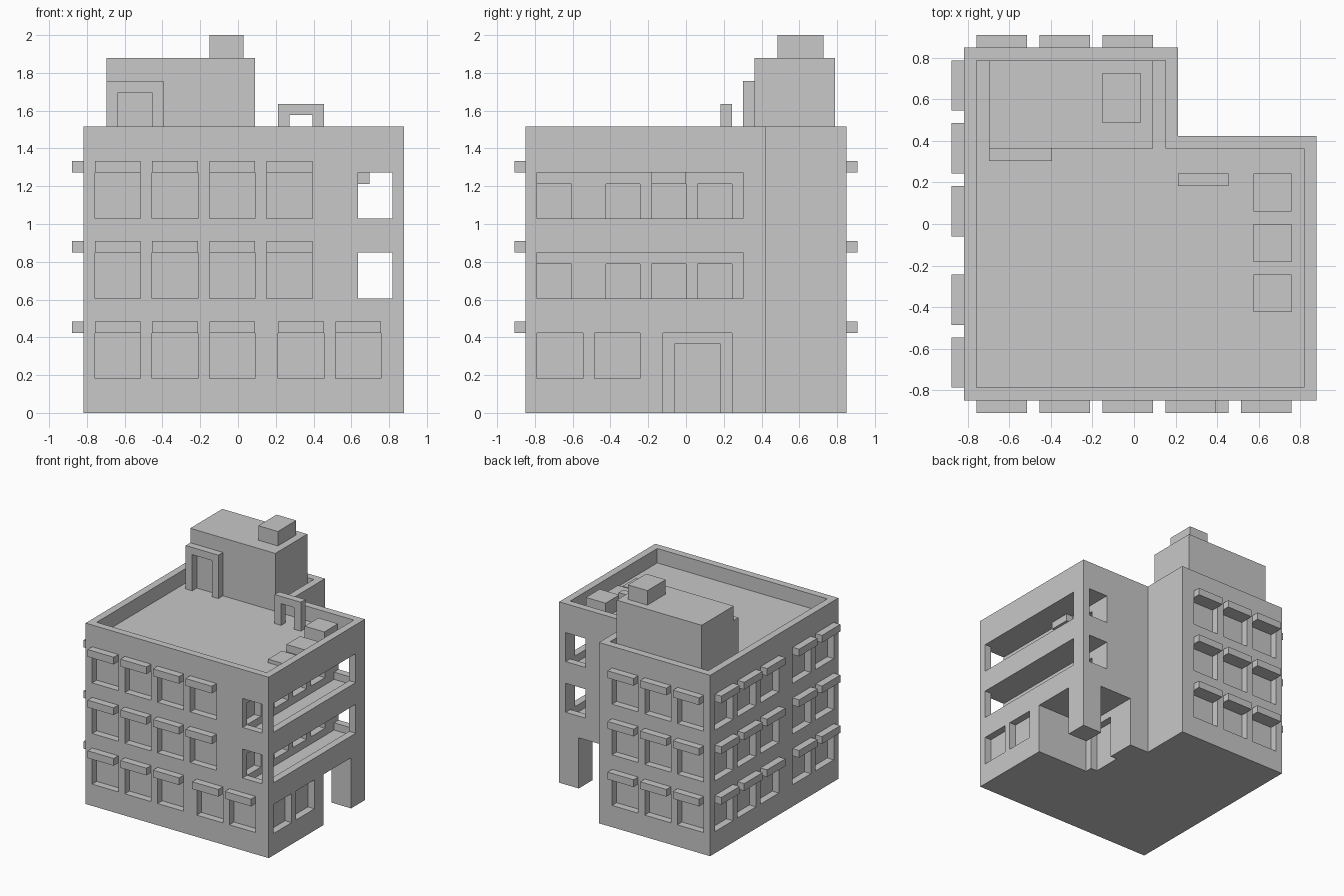
import bpy
import bmesh

if "Cube" in bpy.data.objects:
    bpy.data.objects.remove(bpy.data.objects["Cube"], do_unlink=True)

# Everything sits on a modular grid; the tallest part is 33 modules high
U = 2 / 33
MID = (14.5, 15, 0)

concrete = bpy.data.materials.new("concrete_grey")
concrete.use_nodes = True
GREY = (0.58, 0.58, 0.58, 1)
concrete.diffuse_color = GREY
concrete.node_tree.nodes["Principled BSDF"].inputs["Base Color"].default_value = GREY


def box(name, x, y, z):
    """Axis-aligned block from (min, max) grid ranges."""
    bm = bmesh.new()
    bmesh.ops.create_cube(bm, size=1)
    for v in bm.verts:
        for i, span in enumerate((x, y, z)):
            v.co[i] = (span[1 if v.co[i] > 0 else 0] - MID[i]) * U
    mesh = bpy.data.meshes.new(name)
    bm.to_mesh(mesh)
    bm.free()
    mesh.materials.append(concrete)
    obj = bpy.data.objects.new(name, mesh)
    bpy.context.scene.collection.objects.link(obj)
    return obj


def carve(target, x, y, z):
    """Cut a block out of the target."""
    cutter = box("cutter", x, y, z)
    cutter.hide_render = True
    mod = target.modifiers.new("carve", 'BOOLEAN')
    mod.operation = 'DIFFERENCE'
    mod.solver = 'EXACT'
    mod.object = cutter
    bpy.context.view_layer.objects.active = target
    bpy.ops.object.modifier_apply(modifier=mod.name)
    bpy.data.objects.remove(cutter, do_unlink=True)


# Main block with a notched rear corner
body = box("building_body", (1, 29), (1, 29), (0, 25))
carve(body, (18, 30), (22, 30), (-1, 26))

# Sunken roof terrace behind the parapet
ROOF = 23
carve(body, (2, 28), (2, 21), (ROOF, 26))
carve(body, (2, 17), (2, 28), (ROOF, 26))

# Recessed windows, each under a projecting ledge
for floor in range(3):
    sill = 3 + 7 * floor
    glass, ledge = (sill, sill + 4), (sill + 4, sill + 5)
    front = (2, 7, 12, 18, 23) if floor == 0 else (2, 7, 12, 17)
    for a in front:
        carve(body, (a, a + 4), (0, 2), glass)
        box("front_window_ledge", (a, a + 4), (0, 1), ledge)
    for a in (2, 7, 12):
        carve(body, (a, a + 4), (28, 30), glass)
        box("back_window_ledge", (a, a + 4), (29, 30), ledge)
    for a in (2, 7, 14, 19, 24):
        carve(body, (0, 2), (a, a + 4), glass)
        box("side_window_ledge", (0, 1), (a, a + 4), ledge)

# Ground-floor windows on the gallery side
for a in (2, 7):
    carve(body, (28, 30), (a, a + 4), (3, 7))

# Corner porch with an entrance door and a supporting post
carve(body, (21, 30), (13, 23), (-1, 7))
carve(body, (20, 22), (14, 18), (-1, 6))
box("porch_post", (26, 29), (19, 22), (0, 7))

# Galleries on the two upper floors, open to front, side and back
for base in (9, 16):
    carve(body, (25, 28), (2, 21), (base, base + 5))
    opening = (base + 1, base + 5)
    carve(body, (26, 30), (2, 20), opening)
    carve(body, (25, 28), (0, 3), opening)
    carve(body, (25, 28), (20, 23), opening)
    for a in (2, 8, 12, 16):
        carve(body, (24, 26), (a, a + 3), (base + 1, base + 4))
box("gallery_window_ledge", (25, 26), (12, 15), (20, 21))

# Stair house on the roof with a framed doorway and a vent
box("stair_house", (3, 16), (21, 28), (ROOF, 31))
frame = box("roof_door_frame", (3, 8), (20, 21), (ROOF, 29))
carve(frame, (4, 7), (19, 22), (ROOF - 1, 28))
box("roof_vent", (12, 15), (23, 27), (31, 33))

# Freestanding arch and stepped blocks on the terrace
arch = box("roof_arch", (18, 22), (18, 19), (ROOF, 27))
carve(arch, (19, 21), (17, 20), (ROOF - 1, 26))
for a, top in ((8, 23.5), (12, 24), (16, 25)):
    box("roof_block", (24, 27), (a, a + 3), (ROOF, top))
